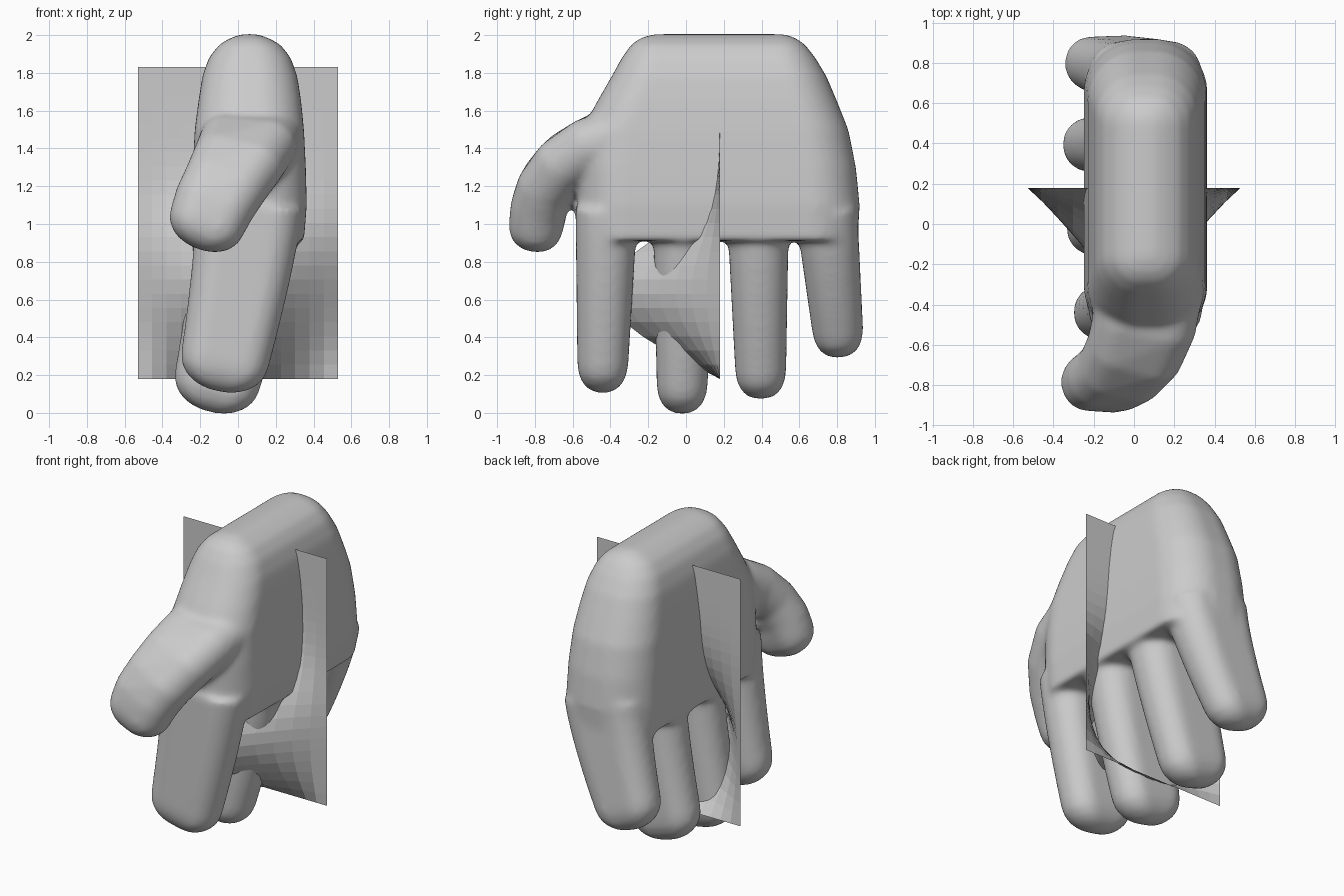
import bpy, bmesh, math
from mathutils import Vector

cube = bpy.data.objects.get("Cube")
if cube:
    bpy.data.objects.remove(cube, do_unlink=True)

grey = bpy.data.materials.new("plain grey")
grey.use_nodes = True
colour = (0.6, 0.6, 0.6, 1)
grey.diffuse_color = colour
grey.node_tree.nodes["Principled BSDF"].inputs["Base Color"].default_value = colour


def section(centre, tangent, half_x, half_w, roundness):
    """Rounded rectangle across the path, its first axis kept near x."""
    u = (Vector((1, 0, 0)) - tangent * tangent.x).normalized()
    v = tangent.cross(u)
    r = min(half_x, half_w) * roundness
    points = []
    for i in range(32):
        a = 2 * math.pi * (i + 0.5) / 32
        c, s = math.cos(a), math.sin(a)
        points.append(centre + u * (math.copysign(half_x - r, c) + r * c)
                      + v * (math.copysign(half_w - r, s) + r * s))
    return points


def loft(bm, path, roundness, tip=0, straight=False):
    """Skin sections (x, y, z, half x, half width), with an optional domed tip."""
    centres = [Vector(p[:3]) for p in path]
    rings = []
    for i, p in enumerate(path):
        t = (centres[min(i + 1, len(path) - 1)] - centres[max(i - 1, 0)]).normalized()
        if straight:
            t = Vector((0, 0, 1))
        rings.append(section(centres[i], t, p[3], p[4], roundness))
    if tip:
        for deg in (20, 40, 58, 74, 85):
            a = math.radians(deg)
            k = math.cos(a) ** 0.9
            rings.append(section(centres[-1] + t * tip * math.sin(a), t,
                                 path[-1][3] * k, path[-1][4] * k, roundness))
    loops = [[bm.verts.new(co) for co in ring] for ring in rings]
    for a, b in zip(loops, loops[1:]):
        for i in range(32):
            j = (i + 1) % 32
            bm.faces.new((a[i], a[j], b[j], b[i]))
    bm.faces.new(loops[0][::-1])
    bm.faces.new(loops[-1])


def finish(bm, name):
    bmesh.ops.recalc_face_normals(bm, faces=bm.faces)
    mesh = bpy.data.meshes.new(name)
    bm.to_mesh(mesh)
    bm.free()
    mesh.materials.append(grey)
    obj = bpy.data.objects.new(name, mesh)
    bpy.context.collection.objects.link(obj)
    return obj


hand = bmesh.new()

# Palm: height, y range, x range
palm = [(0.91, -.56, .91, -.25, .35), (1.1, -.57, .92, -.25, .365),
        (1.3, -.57, .90, -.24, .36), (1.5, -.55, .86, -.23, .35),
        (1.65, -.47, .80, -.21, .335), (1.78, -.395, .745, -.19, .315),
        (1.88, -.34, .685, -.155, .28), (1.95, -.29, .63, -.10, .225),
        (1.985, -.24, .58, -.04, .16), (2.005, -.17, .52, .02, .10)]
loft(hand, [((c + d) / 2, (a + b) / 2, z, (d - c) / 2, (b - a) / 2)
            for z, a, b, c, d in palm], 0.85, straight=True)

# Fingers: y at the knuckle, y at the tip, tip height, tip x, tip half depth
for y0, y1, low, x1, depth in ((-.42, -.44, .11, -.07, .235), (-.01, -.02, 0, -.11, .23),
                               (.38, .395, .08, -.13, .23), (.74, .80, .30, -.13, .22)):
    path = []
    for i in range(7):
        f = i / 6
        path.append((.06 + (x1 - .06) * f ** 1.3, y0 + (y1 - y0) * f,
                     1.1 + (low + .17 - 1.1) * f, .285 + (depth - .285) * f, .165 - .03 * f))
    loft(hand, path, 0.97, tip=.17)

# Thumb
loft(hand, [(.07, -.34, 1.47, .27, .15), (.05, -.50, 1.42, .26, .15),
            (0, -.64, 1.33, .245, .15), (-.07, -.735, 1.21, .225, .15),
            (-.13, -.775, 1.10, .215, .15), (-.165, -.79, 1.01, .205, .145)], 0.97, tip=.15)

hand = finish(hand, "hand")
remesh = hand.modifiers.new("blend parts", 'REMESH')
remesh.mode = 'VOXEL'
remesh.voxel_size = 0.018
remesh.use_smooth_shade = True
smooth = hand.modifiers.new("soften", 'SMOOTH')
smooth.factor = 0.5
smooth.iterations = 12

# Sheet pushed forward into a tent between the fingers
sheet = bmesh.new()
bmesh.ops.create_grid(sheet, x_segments=14, y_segments=22, size=1)
for v in sheet.verts:
    x, z = v.co.x * .53, 1.005 + v.co.y * .825
    across = (1 - min(1, abs(x) / .53)) ** 1.1
    if z < .65:
        up = math.sin(max(0, (z - .18) / .47) * math.pi / 2)
    else:
        up = math.exp(-((z - .65) / .37) ** 2) * min(1, (1.83 - z) / .3)
    v.co = (x, .18 - .6 * across * up, z)
finish(sheet, "pushed_sheet")
